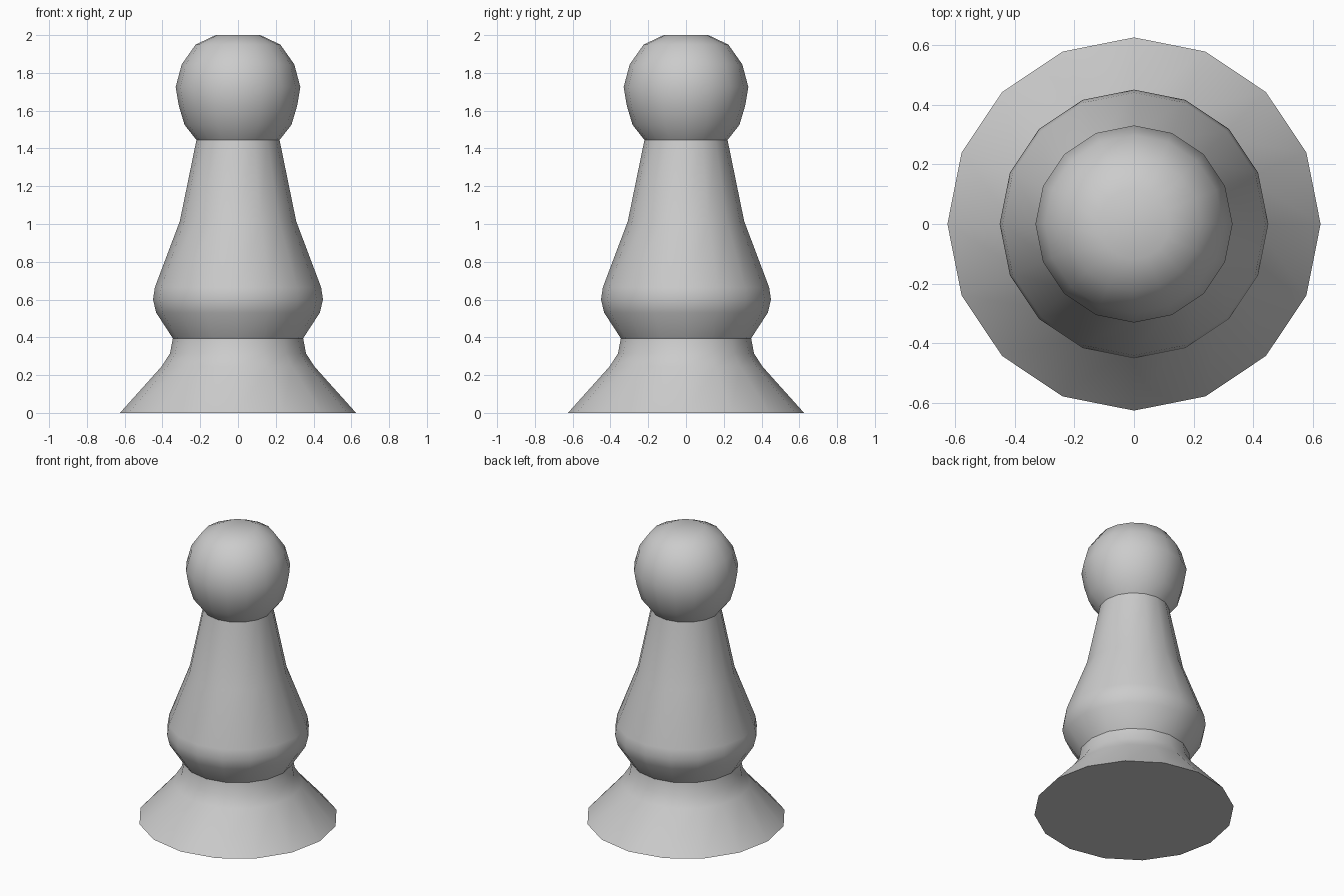
import bpy, bmesh
from math import cos, sin, pi, radians

if "Cube" in bpy.data.objects:
    bpy.data.objects.remove(bpy.data.objects["Cube"])

SIDES = 16

# Half outline of the pawn (radius, height), bottom to top
FOOT = [(0.625, 0), (0.405, 0.245), (0.36, 0.315), (0.345, 0.395)]
BODY = [(0.433, 0.53), (0.45, 0.60), (0.44, 0.665), (0.308, 1.015), (0.22, 1.445)]
HEAD = [(0.283, 1.525), (0.313, 1.625), (0.33, 1.725), (0.298, 1.845),
        (0.224, 1.95), (0.118, 2.0)]


def lathe(name, profile):
    """Turn a profile around z, with flat caps at both ends."""
    bm = bmesh.new()
    rings = [[bm.verts.new((r * cos(2 * pi * i / SIDES), r * sin(2 * pi * i / SIDES), z))
              for i in range(SIDES)] for r, z in profile]
    for low, high in zip(rings, rings[1:]):
        for i in range(SIDES):
            j = (i + 1) % SIDES
            bm.faces.new((low[i], low[j], high[j], high[i]))
    bm.faces.new(rings[0][::-1])
    bm.faces.new(rings[-1])
    mesh = bpy.data.meshes.new(name)
    bm.to_mesh(mesh)
    bm.free()
    obj = bpy.data.objects.new(name, mesh)
    bpy.context.collection.objects.link(obj)
    return obj


# One turned piece: flared foot, bulging body, round head
pawn = lathe("chess_pawn", FOOT + BODY + HEAD)

# Smooth surface, keeping the waist, neck and base rim sharp
bpy.context.view_layer.objects.active = pawn
pawn.select_set(True)
bpy.ops.object.shade_smooth_by_angle(angle=radians(38))
